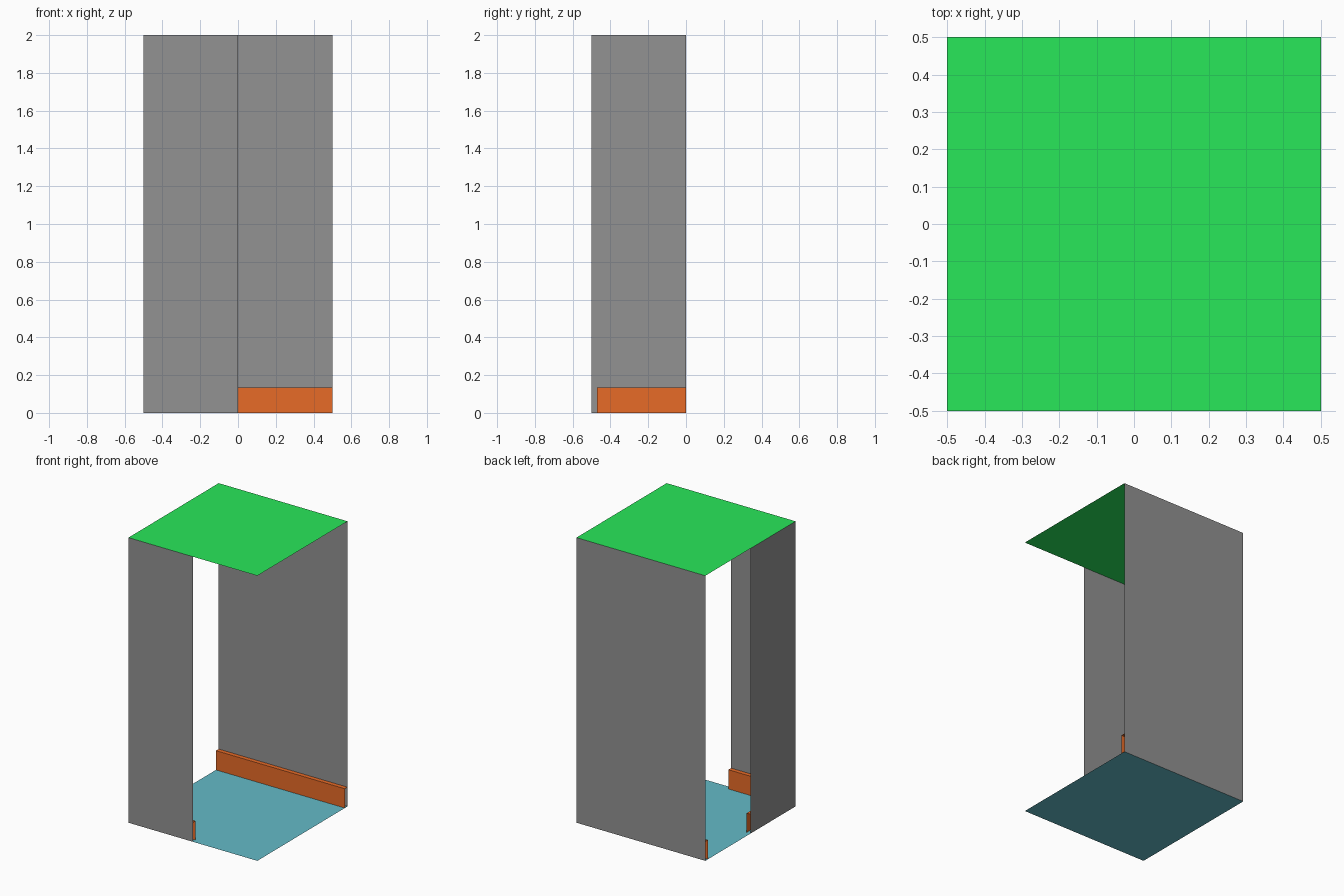
import bpy
import bmesh
from mathutils import Vector

if "Cube" in bpy.data.objects:
    bpy.data.objects.remove(bpy.data.objects["Cube"], do_unlink=True)

HALF = 0.5       # half the room width
HEIGHT = 2.0
BOARD_H = 0.135  # skirting height
BOARD_T = 0.03   # skirting depth


def material(name, color):
    mat = bpy.data.materials.new(name)
    mat.use_nodes = True
    mat.diffuse_color = (*color, 1)
    mat.node_tree.nodes["Principled BSDF"].inputs["Base Color"].default_value = (*color, 1)
    return mat


def build(name, bm, mat):
    mesh = bpy.data.meshes.new(name)
    bm.to_mesh(mesh)
    bm.free()
    mesh.materials.append(mat)
    obj = bpy.data.objects.new(name, mesh)
    bpy.context.collection.objects.link(obj)


def slab(name, z, mat, up):
    """Flat square sheet covering the whole room."""
    bm = bmesh.new()
    bmesh.ops.create_grid(bm, x_segments=1, y_segments=1, size=HALF)
    bmesh.ops.translate(bm, verts=bm.verts, vec=(0, 0, z))
    if not up:
        bmesh.ops.reverse_faces(bm, faces=bm.faces)
    build(name, bm, mat)


def sheet(bm, lower, upper):
    """Strip of quads between two rows of points."""
    rows = [[bm.verts.new(p) for p in row] for row in (lower, upper)]
    for i in range(len(lower) - 1):
        bm.faces.new((rows[0][i], rows[0][i + 1], rows[1][i + 1], rows[1][i]))


def at_height(path, z):
    return [Vector((x, y, z)) for x, y in path]


def wall(name, path, mat):
    bm = bmesh.new()
    sheet(bm, at_height(path, 0), at_height(path, HEIGHT))
    build(name, bm, mat)


def skirting(name, path, inner, mat):
    """Open-ended board: a face and a mitred top reaching the wall."""
    bm = bmesh.new()
    sheet(bm, at_height(inner, 0), at_height(inner, BOARD_H))
    sheet(bm, at_height(inner, BOARD_H), at_height(path, BOARD_H))
    bmesh.ops.remove_doubles(bm, verts=bm.verts, dist=0.0001)
    build(name, bm, mat)


grey = material("wall grey", (0.288, 0.288, 0.288))
green = material("ceiling green", (0.022, 0.82, 0.105))
orange = material("skirting orange", (0.81, 0.148, 0.021))
teal = material("floor teal", (0.127, 0.495, 0.575))

# Floor and ceiling
slab("floor", 0, teal, True)
slab("ceiling", HEIGHT, green, False)

# Full back wall, and the half-width corner wall opposite
IN = HALF - BOARD_T
back = [(HALF, HALF), (-HALF, HALF)]
corner = [(0, -HALF), (-HALF, -HALF), (-HALF, 0)]
wall("back_wall", back, grey)
wall("corner_wall", corner, grey)

# Skirting boards along the inside of the walls
skirting("back_skirting", back, [(HALF, IN), (-HALF, IN)], orange)
skirting("corner_skirting", corner, [(0, -IN), (-IN, -IN), (-IN, 0)], orange)
